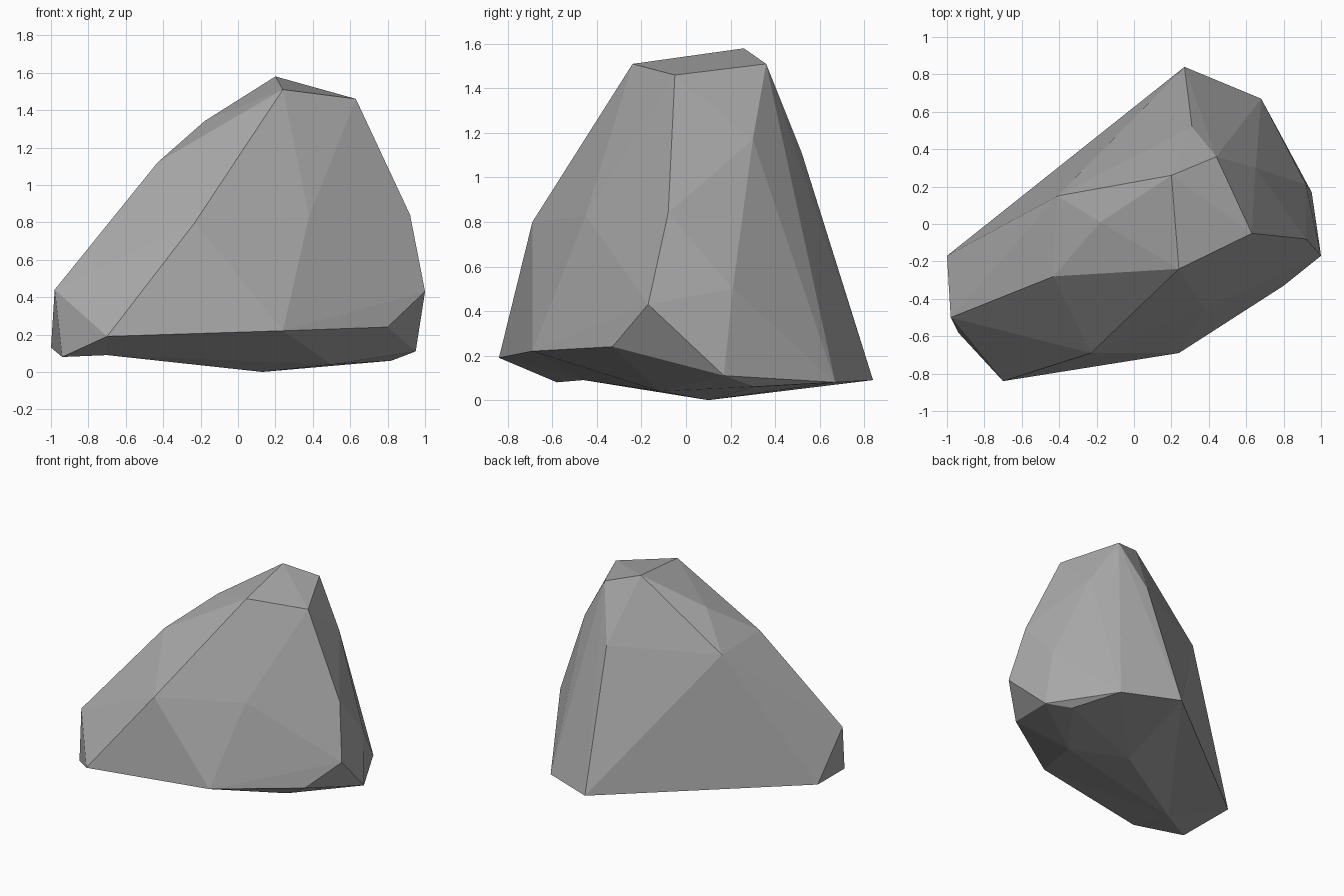
import bpy, bmesh
from mathutils import Vector

cube = bpy.data.objects.get("Cube")
if cube:
    bpy.data.objects.remove(cube, do_unlink=True)

# One stone colour
stone = bpy.data.materials.new("stone_grey")
stone.use_nodes = True
grey = (0.4, 0.4, 0.4, 1)
stone.diffuse_color = grey
stone.node_tree.nodes["Principled BSDF"].inputs["Base Color"].default_value = grey

# Corner points of the boulder, in layers
crown = [(.20, .26, 1.58), (.24, -.24, 1.51), (.44, .36, 1.51), (.63, -.05, 1.46)]
shoulder = [(-.18, .01, 1.34), (-.43, -.28, 1.12), (-.41, .15, 1.09),
            (.31, .52, 1.11), (.65, .30, 1.17)]
waist = [(-.23, -.69, .80), (.38, -.45, .83), (.92, -.08, .84), (.92, .21, .50),
         (1.0, -.17, .43), (-.98, -.50, .44)]
foot = [(.27, .84, .09), (.68, .67, .08), (.95, .17, .11), (.80, -.33, .24),
        (.24, -.69, .22), (-.70, -.84, .19), (-.94, -.58, .08), (-1.0, -.17, .13)]
underside = [(.13, .10, 0), (.50, -.12, .04), (.82, .31, .06)]
dent = Vector((-.70, -.46, .04))

# Wrap the points in a faceted skin
bm = bmesh.new()
for p in crown + shoulder + waist + foot + underside + [dent]:
    bm.verts.new(p)
hull = bmesh.ops.convex_hull(bm, input=bm.verts)
loose = {v for v in hull["geom_interior"] + hull["geom_unused"]
         if isinstance(v, bmesh.types.BMVert)}
bmesh.ops.delete(bm, geom=list(loose), context="VERTS")

# Press the small hollow into the underside
for v in bm.verts:
    if (v.co - dent).length < .001:
        v.co.z = .09
bmesh.ops.recalc_face_normals(bm, faces=bm.faces)

mesh = bpy.data.meshes.new("boulder")
bm.to_mesh(mesh)
bm.free()
mesh.materials.append(stone)
bpy.context.collection.objects.link(bpy.data.objects.new("boulder", mesh))
